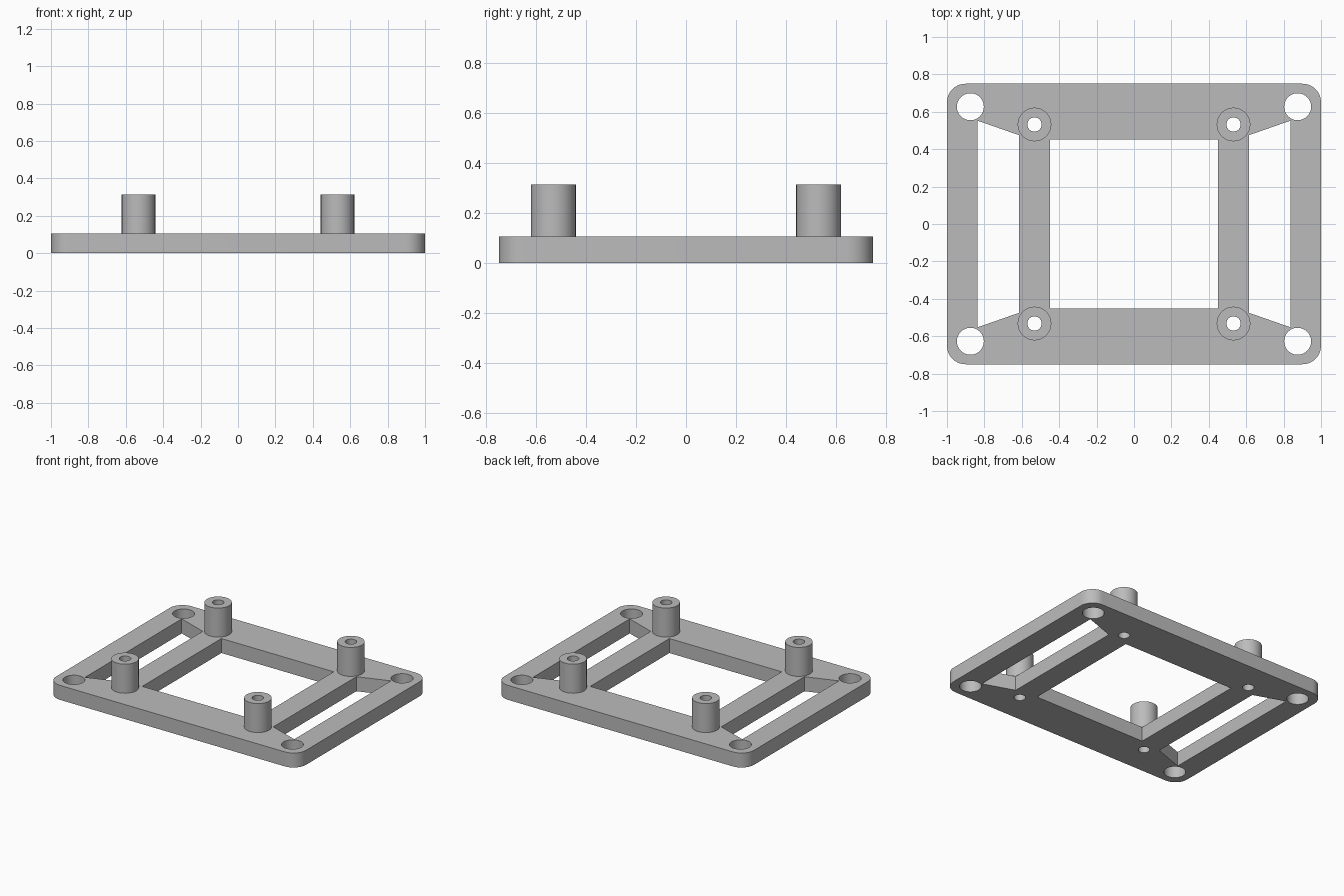
import bpy, bmesh
from math import sin, cos, pi, radians

cube = bpy.data.objects.get("Cube")
if cube:
    bpy.data.objects.remove(cube, do_unlink=True)

# Main sizes
HALF_X, HALF_Y, CORNER = 1.0, 0.75, 0.1
PLATE_TOP, POST_TOP = 0.105, 0.315
POST_POS, POST_R, BORE_R = 0.532, 0.09, 0.038
MOUNT_X, MOUNT_Y, MOUNT_R = 0.875, 0.627, 0.072
SIGNS = [(1, 1), (-1, 1), (-1, -1), (1, -1)]

grey = bpy.data.materials.new("plain grey")
grey.use_nodes = True
colour = (0.5, 0.5, 0.5, 1)
grey.diffuse_color = colour
grey.node_tree.nodes["Principled BSDF"].inputs["Base Color"].default_value = colour


def circle(cx, cy, r, n=48):
    return [(cx + r * cos(2 * pi * i / n), cy + r * sin(2 * pi * i / n)) for i in range(n)]


def rounded_rectangle(hx, hy, r, n=10):
    points = []
    for k, (sx, sy) in enumerate(SIGNS):
        for i in range(n + 1):
            a = (k + i / n) * pi / 2
            points.append((sx * (hx - r) + r * cos(a), sy * (hy - r) + r * sin(a)))
    return points


def extrude_outline(name, loops, z0, z1):
    """Fill the first loop, leave the others as holes, and extrude from z0 to z1."""
    curve = bpy.data.curves.new(name + "_profile", "CURVE")
    curve.dimensions, curve.fill_mode = "2D", "BOTH"
    curve.extrude = (z1 - z0) / 2
    for loop in loops:
        spline = curve.splines.new("POLY")
        spline.points.add(len(loop) - 1)
        for point, (x, y) in zip(spline.points, loop):
            point.co = (x, y, 0, 1)
        spline.use_cyclic_u = True
    source = bpy.data.objects.new(name + "_profile", curve)
    bpy.context.collection.objects.link(source)
    graph = bpy.context.evaluated_depsgraph_get()
    mesh = bpy.data.meshes.new_from_object(source.evaluated_get(graph))
    bpy.data.objects.remove(source, do_unlink=True)
    # Weld the caps to the walls
    bm = bmesh.new()
    bm.from_mesh(mesh)
    bmesh.ops.remove_doubles(bm, verts=bm.verts, dist=0.0001)
    bmesh.ops.translate(bm, verts=bm.verts, vec=(0, 0, (z0 + z1) / 2))
    bmesh.ops.recalc_face_normals(bm, faces=bm.faces)
    bm.to_mesh(mesh)
    bm.free()
    mesh.materials.clear()
    mesh.materials.append(grey)
    obj = bpy.data.objects.new(name, mesh)
    bpy.context.collection.objects.link(obj)
    bpy.ops.object.select_all(action="DESELECT")
    obj.select_set(True)
    bpy.context.view_layer.objects.active = obj
    bpy.ops.object.shade_smooth_by_angle(angle=radians(30))
    return obj


# Base plate with central window, tapered side slots, mounting holes and bores
window = [(sx * 0.45, sy * 0.453) for sx, sy in SIGNS]
slot = [(0.615, -0.475), (0.838, -0.553), (0.838, 0.553), (0.615, 0.475)]
loops = [rounded_rectangle(HALF_X, HALF_Y, CORNER), window,
         slot, [(-x, y) for x, y in slot]]
for sx, sy in SIGNS:
    loops.append(circle(sx * MOUNT_X, sy * MOUNT_Y, MOUNT_R))
    loops.append(circle(sx * POST_POS, sy * POST_POS, BORE_R))
extrude_outline("base_plate", loops, 0, PLATE_TOP)

# Hollow standoff posts
for (sx, sy), place in zip(SIGNS, ("back_left", "back_right", "front_right", "front_left")):
    cx, cy = sx * POST_POS, sy * POST_POS
    extrude_outline("standoff_" + place,
                    [circle(cx, cy, POST_R), circle(cx, cy, BORE_R)], PLATE_TOP, POST_TOP)
